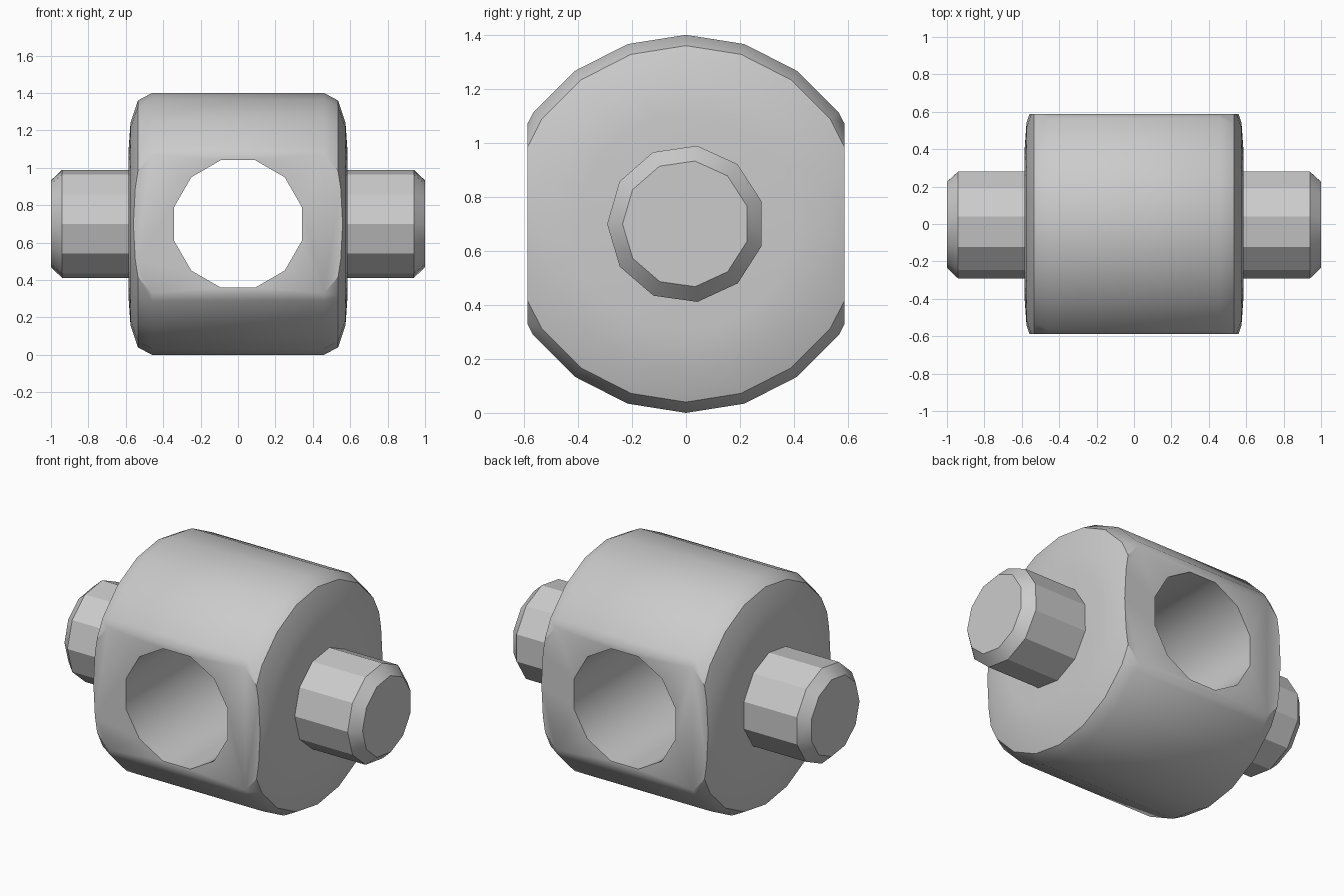
import bpy, bmesh, math

cube = bpy.data.objects.get("Cube")
if cube:
    bpy.data.objects.remove(cube, do_unlink=True)

CENTRE_Z = 0.7

steel = bpy.data.materials.new("plain grey")
steel.use_nodes = True
grey = (0.6, 0.6, 0.6, 1)
steel.diffuse_color = grey
steel.node_tree.nodes["Principled BSDF"].inputs["Base Color"].default_value = grey


def lathe_x(name, profile, sides, phase):
    """Solid turned around the x axis from (x, radius) pairs."""
    bm = bmesh.new()
    rings = []
    for x, r in profile:
        angles = [phase + math.tau * i / sides for i in range(sides)]
        rings.append([bm.verts.new((x, r * math.cos(a), r * math.sin(a))) for a in angles])
    for a, b in zip(rings, rings[1:]):
        for i in range(sides):
            j = (i + 1) % sides
            bm.faces.new((a[i], a[j], b[j], b[i]))
    bm.faces.new(rings[0])
    bm.faces.new(rings[-1])
    bmesh.ops.recalc_face_normals(bm, faces=bm.faces)
    mesh = bpy.data.meshes.new(name)
    bm.to_mesh(mesh)
    bm.free()
    mesh.materials.append(steel)
    obj = bpy.data.objects.new(name, mesh)
    obj.location.z = CENTRE_Z
    bpy.context.collection.objects.link(obj)
    return obj


def activate(obj):
    bpy.ops.object.select_all(action='DESELECT')
    obj.select_set(True)
    bpy.context.view_layer.objects.active = obj


def carve(obj, cutter, operation):
    cutter.hide_render = True
    mod = obj.modifiers.new("carve", 'BOOLEAN')
    mod.object, mod.operation, mod.solver = cutter, operation, 'EXACT'
    activate(obj)
    bpy.ops.object.modifier_apply(modifier=mod.name)
    bpy.data.objects.remove(cutter, do_unlink=True)


# Round body with softened rims
rim = [(0.46, 0.7), (0.535, 0.66), (0.575, 0.54), (0.585, 0.4)]
profile = [(-x, r) for x, r in reversed(rim)] + rim
body = lathe_x("body", profile, 20, math.pi / 2)

# Flat front and back
bpy.ops.mesh.primitive_cube_add(size=1, location=(0, 0, CENTRE_Z))
slab = bpy.context.object
slab.scale = (3, 1.174, 3)
bpy.context.view_layer.update()
carve(body, slab, 'INTERSECT')

# Twelve-sided bore from front to back
bore = lathe_x("bore", [(-1, 0.353), (1, 0.353)], 12, math.pi / 12)
bore.rotation_euler.z = math.pi / 2
bpy.context.view_layer.update()
carve(body, bore, 'DIFFERENCE')

# Chamfered pins on both sides
parts = [body]
for side, name in ((1, "left_pin"), (-1, "right_pin")):
    ends = [(side * x, r) for x, r in ((0.5, 0.292), (0.94, 0.292), (1, 0.235))]
    parts.append(lathe_x(name, ends, 11, math.radians(82)))

for part in parts:
    activate(part)
    bpy.ops.object.shade_smooth_by_angle(angle=math.radians(32))
